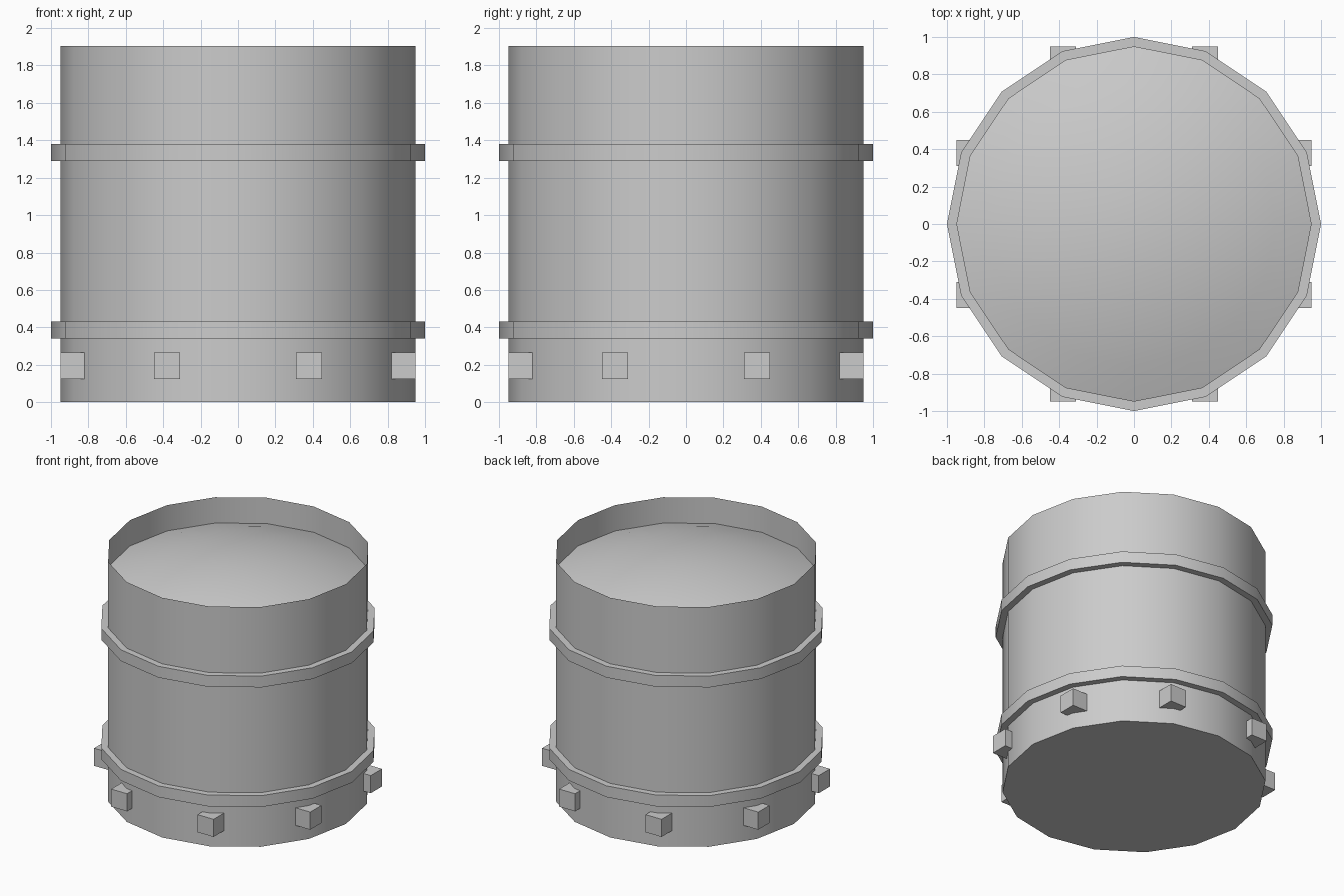
import bpy, math

if "Cube" in bpy.data.objects:
    bpy.data.objects.remove(bpy.data.objects["Cube"])

SIDES = 16


def lathe(name, profile, closed=False):
    """Revolve (radius, z) points; radius 0 becomes a single pole vertex."""
    verts, rows, faces = [], [], []
    for r, z in profile:
        if r == 0:
            rows.append([len(verts)] * SIDES)
            verts.append((0, 0, z))
        else:
            rows.append([len(verts) + i for i in range(SIDES)])
            for i in range(SIDES):
                a = math.tau * i / SIDES
                verts.append((r * math.cos(a), r * math.sin(a), z))
    pairs = list(zip(rows, rows[1:]))
    if closed:
        pairs.append((rows[-1], rows[0]))
    for lo, hi in pairs:
        for i in range(SIDES):
            j = (i + 1) % SIDES
            faces.append(list(dict.fromkeys((lo[i], lo[j], hi[j], hi[i]))))
    mesh = bpy.data.meshes.new(name)
    mesh.from_pydata(verts, [], faces)
    ob = bpy.data.objects.new(name, mesh)
    bpy.context.collection.objects.link(ob)
    bpy.ops.object.select_all(action='DESELECT')
    ob.select_set(True)
    bpy.context.view_layer.objects.active = ob
    bpy.ops.object.shade_smooth_by_angle(angle=math.radians(30))
    return ob


# Thin-walled drum, closed at the bottom and open at the top
lathe("drum_wall", [(0, 0), (0.95, 0), (0.95, 1.905)])

# Shallow domed lid recessed below the rim
EDGE_Z, RISE = 1.70, 0.18
lid = [(0.95 * t, EDGE_Z + RISE * (1 - t * t)) for t in (1, 0.8, 0.6, 0.4, 0.2, 0)]
lathe("domed_lid", lid)

# Two raised hoops
for name, z0, z1 in (("lower_hoop", 0.34, 0.43), ("upper_hoop", 1.29, 1.38)):
    lathe(name, [(0.94, z0), (1.0, z0), (1.0, z1), (0.94, z1)], closed=True)

# Eight square studs around the base
for a, b in ((0.38, 0.88), (0.88, 0.38)):
    for sx in (-1, 1):
        for sy in (-1, 1):
            bpy.ops.mesh.primitive_cube_add(size=0.14, location=(sx * a, sy * b, 0.195))
            bpy.context.object.name = "base_stud"
